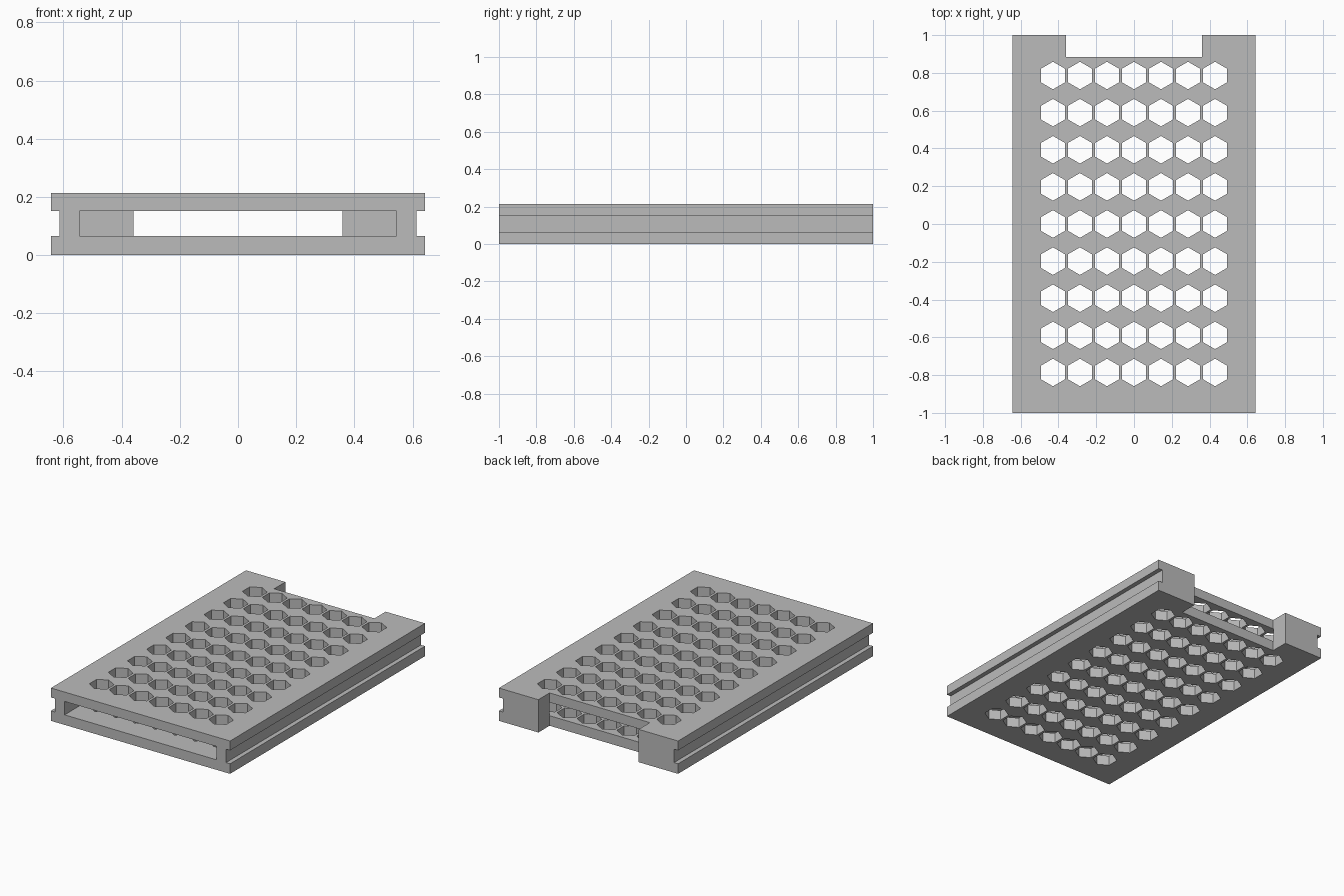
import bpy
import bmesh
from math import cos, sin, radians

cube = bpy.data.objects.get("Cube")
if cube:
    bpy.data.objects.remove(cube, do_unlink=True)

HALF_W, HALF_L, HEIGHT = 0.643, 1.0, 0.213
SLOT_LOW, SLOT_HIGH = 0.065, 0.152
GROOVE_X = 0.614
SLOT_X = 0.545
NOTCH_X, NOTCH_Y = 0.36, 0.885

gray = bpy.data.materials.new("plain gray")
gray.use_nodes = True
gray.diffuse_color = (0.5, 0.5, 0.5, 1)
gray.node_tree.nodes["Principled BSDF"].inputs["Base Color"].default_value = (0.5, 0.5, 0.5, 1)


def prisms(name, outlines, offset):
    """Extrude each closed outline along the offset, all in one object."""
    bm = bmesh.new()
    for outline in outlines:
        face = bm.faces.new([bm.verts.new(p) for p in outline])
        result = bmesh.ops.extrude_face_region(bm, geom=[face], use_keep_orig=True)
        moved = [v for v in result["geom"] if isinstance(v, bmesh.types.BMVert)]
        bmesh.ops.translate(bm, vec=offset, verts=moved)
    bmesh.ops.recalc_face_normals(bm, faces=bm.faces)
    mesh = bpy.data.meshes.new(name)
    bm.to_mesh(mesh)
    bm.free()
    mesh.materials.append(gray)
    obj = bpy.data.objects.new(name, mesh)
    bpy.context.collection.objects.link(obj)
    return obj


def box(name, x, y0, y1, z0, z1):
    outline = [(-x, y0, z0), (x, y0, z0), (x, y1, z0), (-x, y1, z0)]
    return prisms(name, [outline], (0, 0, z1 - z0))


def cut(body, cutter):
    cutter.hide_render = True
    mod = body.modifiers.new(cutter.name, "BOOLEAN")
    mod.operation = "DIFFERENCE"
    mod.solver = "EXACT"
    mod.object = cutter
    bpy.context.view_layer.objects.active = body
    bpy.ops.object.modifier_apply(modifier=mod.name)
    bpy.data.objects.remove(cutter, do_unlink=True)


# Body: block profile with a rail groove down each side
half = [(HALF_W, 0), (HALF_W, SLOT_LOW), (GROOVE_X, SLOT_LOW),
        (GROOVE_X, SLOT_HIGH), (HALF_W, SLOT_HIGH), (HALF_W, HEIGHT)]
profile = half + [(-x, z) for x, z in reversed(half)]
body = prisms("perforated_tray", [[(x, -HALF_L, z) for x, z in profile]],
              (0, 2 * HALF_L, 0))

# Flat pocket open at the front, and the notch through the back edge
cut(body, box("pocket_cutter", SLOT_X, -1.1, NOTCH_Y + 0.002, SLOT_LOW, SLOT_HIGH))
cut(body, box("notch_cutter", NOTCH_X, NOTCH_Y, 1.1, -0.1, HEIGHT + 0.1))

# Grid of hexagonal vent holes through both plates
R = 0.073
hexagons = [[(col * 0.143 + R * cos(radians(30 + 60 * k)),
              row * 0.1965 + R * sin(radians(30 + 60 * k)), -0.1) for k in range(6)]
            for col in range(-3, 4) for row in range(-4, 5)]
cut(body, prisms("vent_cutter", hexagons, (0, 0, HEIGHT + 0.2)))
